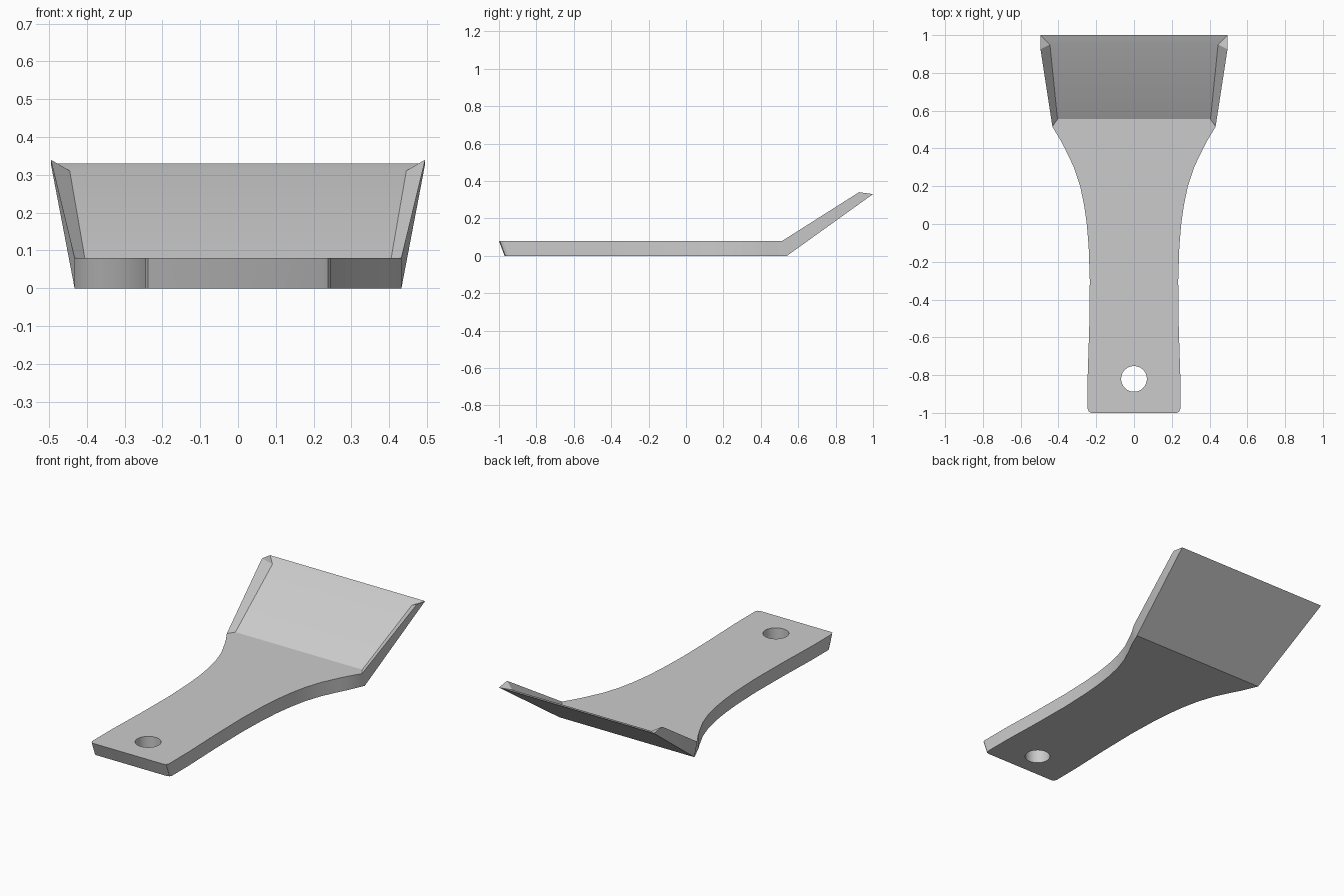
import bpy
import bmesh
import math

if "Cube" in bpy.data.objects:
    bpy.data.objects.remove(bpy.data.objects["Cube"], do_unlink=True)

THICK = 0.08

steel = bpy.data.materials.new("plain grey")
steel.use_nodes = True
grey = (0.6, 0.6, 0.6, 1)
steel.diffuse_color = grey
steel.node_tree.nodes["Principled BSDF"].inputs["Base Color"].default_value = grey

# Half outline of the handle, from the butt end to the bend (x, y)
outline = [(0.225, -1.0), (0.238, -0.995), (0.245, -0.98), (0.245, -0.8),
           (0.237, -0.55), (0.234, -0.3), (0.24, -0.12), (0.25, 0.0),
           (0.264, 0.1), (0.285, 0.2), (0.318, 0.3), (0.366, 0.4),
           (0.39, 0.445), (0.432, 0.515)]


def bottom_y(y):
    """Lean the butt end and the bend inward and outward at the underside."""
    if y < -0.97:
        return y + 0.03
    return y + 0.025 if y > 0.5 else y


bm = bmesh.new()


def side_verts(s):
    """Handle edges and blade corners for one side, s = +1 or -1."""
    def v(x, y, z):
        return bm.verts.new((s * x, y, z))
    return dict(
        top=[v(x, y, THICK) for x, y in outline],
        low=[v(x, bottom_y(y), 0) for x, y in outline],
        heel=v(0.405, 0.555, THICK),      # inner corner at the bend
        floor=v(0.445, 0.95, 0.311),      # inner corner near the edge
        rim=v(0.495, 0.925, 0.34),        # top of the raised side rim
        tip=v(0.495, 1.0, 0.33))          # corner of the working edge


L, R = side_verts(1), side_verts(-1)
face = bm.faces.new

# Handle top, underside and butt end
face(L["top"] + [L["heel"], R["heel"]] + R["top"][::-1])
face(L["low"] + R["low"][::-1])
face([L["top"][0], R["top"][0], R["low"][0], L["low"][0]])

# Blade floor, lip and underside
face([L["heel"], R["heel"], R["floor"], L["floor"]])
face([L["floor"], R["floor"], R["tip"], L["tip"]])
face([L["low"][-1], R["low"][-1], R["tip"], L["tip"]])

# Handle walls and blade rims on both sides
for s in (L, R):
    t, b = s["top"], s["low"]
    for i in range(len(t) - 1):
        face([t[i], t[i + 1], b[i + 1], b[i]])
    face([t[-1], b[-1], s["tip"], s["rim"]])
    face([t[-1], s["rim"], s["floor"], s["heel"]])
    face([s["rim"], s["tip"], s["floor"]])

bmesh.ops.recalc_face_normals(bm, faces=bm.faces)
mesh = bpy.data.meshes.new("scraper")
bm.to_mesh(mesh)
bm.free()
mesh.materials.append(steel)
scraper = bpy.data.objects.new("scraper", mesh)
bpy.context.collection.objects.link(scraper)

# Hanging hole through the handle
bpy.ops.mesh.primitive_cylinder_add(vertices=48, radius=0.068, depth=0.4,
                                    location=(0, -0.82, 0.04))
cutter = bpy.context.object
cutter.name = "hole_cutter"
cutter.hide_render = True
cutter.data.materials.append(steel)

bpy.ops.object.select_all(action='DESELECT')
scraper.select_set(True)
bpy.context.view_layer.objects.active = scraper
cut = scraper.modifiers.new("hanging_hole", 'BOOLEAN')
cut.operation = 'DIFFERENCE'
cut.solver = 'EXACT'
cut.object = cutter
bpy.ops.object.modifier_apply(modifier=cut.name)
bpy.data.objects.remove(cutter, do_unlink=True)

bpy.ops.object.shade_smooth_by_angle(angle=math.radians(25))
